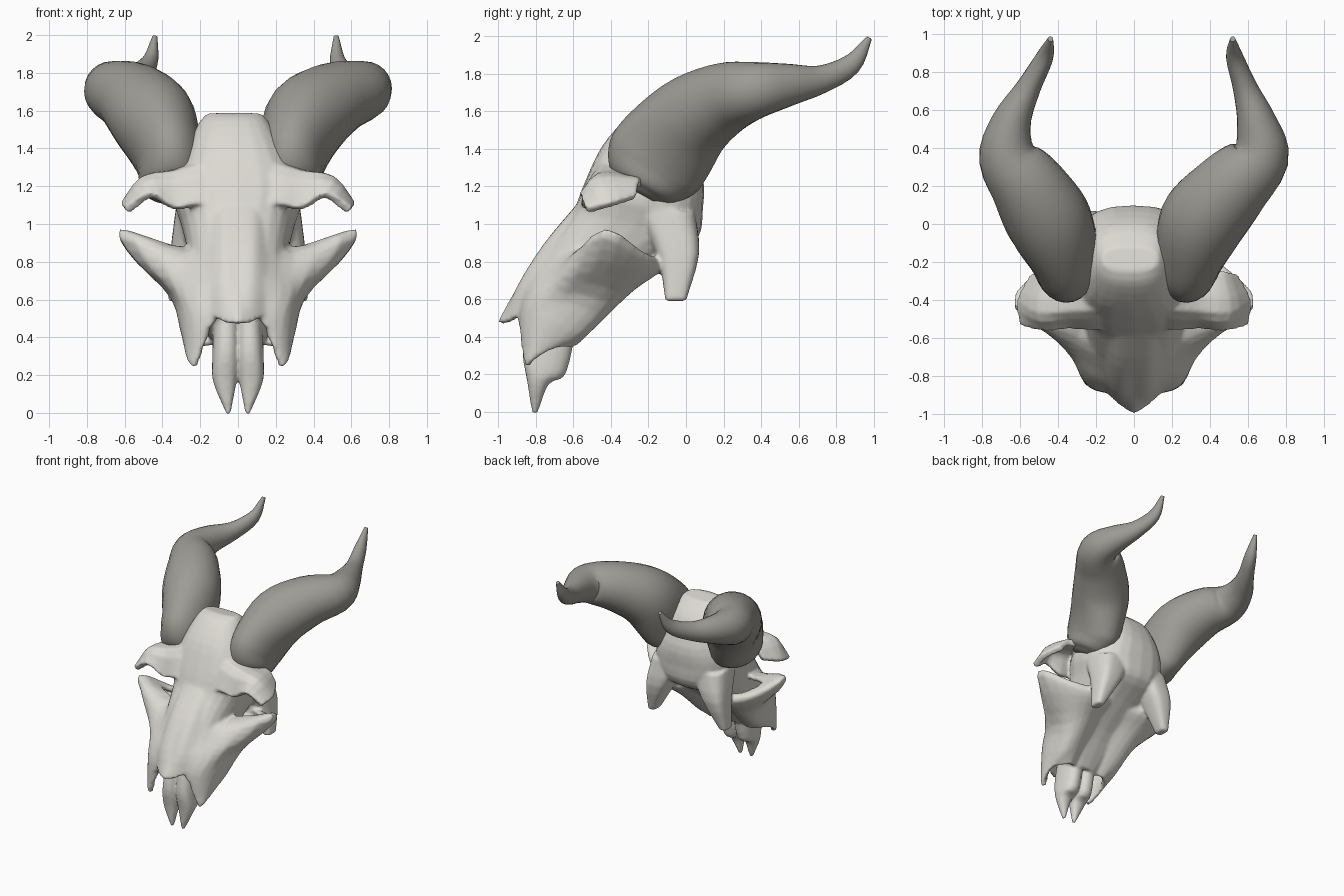
import bpy, bmesh, math
from mathutils import Vector

if "Cube" in bpy.data.objects:
    bpy.data.objects.remove(bpy.data.objects["Cube"])


def material(name, c):
    m = bpy.data.materials.new(name)
    m.diffuse_color = (*c, 1)
    m.use_nodes = True
    m.node_tree.nodes["Principled BSDF"].inputs["Base Color"].default_value = m.diffuse_color
    return m


BONE = material("bone", (0.72, 0.70, 0.65))
HORN = material("horn_grey", (0.34, 0.33, 0.30))


def spline(pts, n):
    """Catmull-Rom through tuples of any length, n steps per span."""
    out = []
    P = [Vector(p) for p in pts]
    for i in range(len(P) - 1):
        b, c = P[i], P[i + 1]
        a = P[i - 1] if i else b * 2 - c
        d = P[i + 2] if i + 2 < len(P) else c * 2 - b
        for k in range(n):
            t = k / n
            out.append(0.5 * (b * 2 + (c - a) * t + (a * 2 - b * 5 + c * 4 - d) * t * t
                              + (b * 3 - a - c * 3 + d) * t ** 3))
    return out + [P[-1]]


def grid_object(name, rows, mat, closed, mirror=False, thick=0):
    """Skin rows of points; closed rows make a capped tube, open rows a shell."""
    bm = bmesh.new()
    R = [[bm.verts.new(p) for p in r] for r in rows]
    n = len(R[0])
    for a, b in zip(R, R[1:]):
        for j in range(n if closed else n - 1):
            k = (j + 1) % n
            bm.faces.new((a[j], a[k], b[k], b[j]))
    if closed:
        bm.faces.new(R[0])
        bm.faces.new(R[-1])
    bmesh.ops.recalc_face_normals(bm, faces=bm.faces)
    me = bpy.data.meshes.new(name)
    bm.to_mesh(me)
    bm.free()
    me.materials.append(mat)
    ob = bpy.data.objects.new(name, me)
    bpy.context.collection.objects.link(ob)
    if thick:
        s = ob.modifiers.new("thickness", 'SOLIDIFY')
        s.thickness, s.offset = thick, 0
    if mirror:
        ob.modifiers.new("mirror", 'MIRROR').use_mirror_merge = False
    return ob


def bone_loft(name, secs, mirror=False, power=0.85, sides=24):
    """Sections: front y, front z, back y, back z, centre x, half width."""
    rows = []
    for fy, fz, by, bz, cx, w in spline(secs, 3):
        row = []
        for i in range(sides):
            a = math.tau * i / sides
            c, s = (math.copysign(abs(f) ** power, f) for f in (math.cos(a), math.sin(a)))
            row.append((cx + w * s, (fy + by) / 2 + c * (fy - by) / 2,
                        (fz + bz) / 2 + c * (fz - bz) / 2))
        rows.append(row)
    return grid_object(name, rows, BONE, True, mirror)


def bone_shell(name, rows, thick, n=3):
    rows = [spline(r, n) for r in rows]
    cols = [spline(c, n) for c in zip(*rows)]
    return grid_object(name, cols, BONE, False, True, thick)


# Horns: x, y, z, lateral radius, vertical radius, left-side x offset
horn_path = [(0.30, -0.26, 1.16, 0.08, 0.10, 0.07), (0.29, -0.235, 1.205, 0.15, 0.195, 0.08),
             (0.28, -0.18, 1.30, 0.175, 0.265, 0.08), (0.30, -0.11, 1.40, 0.19, 0.27, 0.08),
             (0.37, 0.03, 1.56, 0.225, 0.235, 0.085), (0.52, 0.20, 1.665, 0.20, 0.195, 0.04),
             (0.665, 0.36, 1.71, 0.155, 0.155, 0.0), (0.645, 0.54, 1.74, 0.105, 0.115, 0.0),
             (0.585, 0.72, 1.77, 0.065, 0.075, -0.03), (0.53, 0.88, 1.85, 0.045, 0.055, -0.06),
             (0.52, 0.975, 1.99, 0.014, 0.016, -0.08)]


def horn(name, side):
    pts = spline([(side * (p[0] + (p[5] if side < 0 else 0)), *p[1:5]) for p in horn_path], 4)
    centres = [Vector(p[:3]) for p in pts]
    rows = []
    for i, p in enumerate(pts):
        t = (centres[min(i + 1, len(pts) - 1)] - centres[max(i - 1, 0)]).normalized()
        u = Vector((1, 0, 0))
        u = (u - t * u.dot(t)).normalized()
        v = t.cross(u)
        rows.append([centres[i] + u * p[3] * math.cos(a) + v * p[4] * math.sin(a)
                     for a in (math.tau * k / 24 for k in range(24))])
    return grid_object(name, rows, HORN, True)


horns = [horn("right_horn", 1), horn("left_horn", -1)]

# Braincase tapering down into the snout
cranium = bone_loft("skull", [
    (-0.25, 1.59, -0.12, 1.57, -0.02, 0.15), (-0.33, 1.55, 0.0, 1.46, -0.02, 0.20),
    (-0.45, 1.41, 0.09, 1.25, -0.01, 0.28), (-0.54, 1.22, 0.09, 1.08, 0, 0.34),
    (-0.60, 1.07, 0.06, 0.92, 0, 0.30), (-0.69, 0.94, -0.12, 0.80, 0, 0.27),
    (-0.78, 0.80, -0.36, 0.62, 0, 0.25), (-0.85, 0.66, -0.50, 0.46, 0, 0.23),
    (-0.86, 0.52, -0.58, 0.36, 0, 0.17)], power=0.75)

# Nasal plate ending in a pointed tip
nasal = bone_shell("nasal_plate", [
    [(0, -0.58, 1.08), (0.08, -0.57, 1.08), (0.14, -0.53, 1.07)],
    [(0, -0.745, 0.88), (0.08, -0.74, 0.88), (0.14, -0.69, 0.87)],
    [(0, -0.88, 0.66), (0.07, -0.88, 0.66), (0.14, -0.83, 0.66)],
    [(0, -0.99, 0.475), (0.07, -0.94, 0.48), (0.13, -0.88, 0.52)]], 0.035)

# Eye socket floor, cheekbones, snout flaps and palate; each row wraps inward underneath
cheek_rows = [
    [(0.10, -0.60, 0.97), (0.22, -0.47, 0.86), (0.46, -0.37, 0.88), (0.34, -0.22, 0.81), (0.18, -0.15, 0.82)],
    [(0.11, -0.69, 0.90), (0.29, -0.59, 0.83), (0.62, -0.43, 0.96), (0.48, -0.25, 0.84), (0.27, -0.15, 0.79)],
    [(0.11, -0.77, 0.78), (0.27, -0.70, 0.72), (0.53, -0.47, 0.82), (0.43, -0.27, 0.76), (0.26, -0.16, 0.75)],
    [(0.10, -0.85, 0.66), (0.27, -0.77, 0.62), (0.34, -0.58, 0.64), (0.32, -0.42, 0.60), (0.23, -0.29, 0.66)],
    [(0.10, -0.88, 0.53), (0.23, -0.84, 0.50), (0.29, -0.72, 0.48), (0.27, -0.58, 0.42), (0.19, -0.48, 0.48)],
    [(0.16, -0.87, 0.43), (0.22, -0.845, 0.25), (0.25, -0.82, 0.27), (0.25, -0.70, 0.35), (0.17, -0.60, 0.36)]]
for r in cheek_rows:
    x, y, z = r[-1]
    r.append((0.05, y - 0.05, z + 0.03))
cheek = bone_shell("cheek_and_snout_side", cheek_rows, 0.038)

# Brow arches roofing the eye sockets
brow = bone_shell("brow_arch", [
    [(0.05, -0.52, 1.06), (0.20, -0.54, 1.10), (0.34, -0.53, 1.08), (0.46, -0.55, 1.15), (0.59, -0.53, 1.07)],
    [(0.05, -0.40, 1.34), (0.20, -0.44, 1.30), (0.34, -0.45, 1.26), (0.50, -0.46, 1.23), (0.60, -0.40, 1.10)],
    [(0.05, -0.22, 1.34), (0.20, -0.24, 1.30), (0.34, -0.22, 1.22), (0.46, -0.25, 1.22), (0.53, -0.27, 1.14)]],
    0.05)

# Paired front bones of the upper jaw
jaw = bone_loft("front_jaw_blade", [
    (-0.84, 0.52, -0.58, 0.46, 0.06, 0.07), (-0.87, 0.32, -0.64, 0.20, 0.064, 0.073),
    (-0.845, 0.16, -0.73, 0.15, 0.069, 0.06), (-0.82, -0.01, -0.79, -0.01, 0.05, 0.01)],
    mirror=True)

# Downward processes at the back of the skull
rear = bone_loft("rear_process", [
    (-0.28, 1.10, 0.05, 1.06, 0.18, 0.15), (-0.15, 0.82, 0.07, 0.84, 0.26, 0.10),
    (-0.11, 0.59, 0.0, 0.59, 0.335, 0.035)], mirror=True, power=0.65)

# Fuse all bone parts into one smooth skull
bpy.ops.object.select_all(action='DESELECT')
for ob in (nasal, cheek, brow, jaw, rear, cranium):
    ob.select_set(True)
bpy.context.view_layer.objects.active = cranium
bpy.ops.object.convert(target='MESH')
bpy.ops.object.join()
remesh = cranium.modifiers.new("fuse", 'REMESH')
remesh.mode, remesh.voxel_size = 'VOXEL', 0.012
smooth = cranium.modifiers.new("soften", 'SMOOTH')
smooth.factor, smooth.iterations = 0.5, 6
bpy.ops.object.convert(target='MESH')

for ob in [cranium] + horns:
    bpy.ops.object.select_all(action='DESELECT')
    ob.select_set(True)
    bpy.context.view_layer.objects.active = ob
    bpy.ops.object.shade_smooth_by_angle(angle=math.radians(50))
